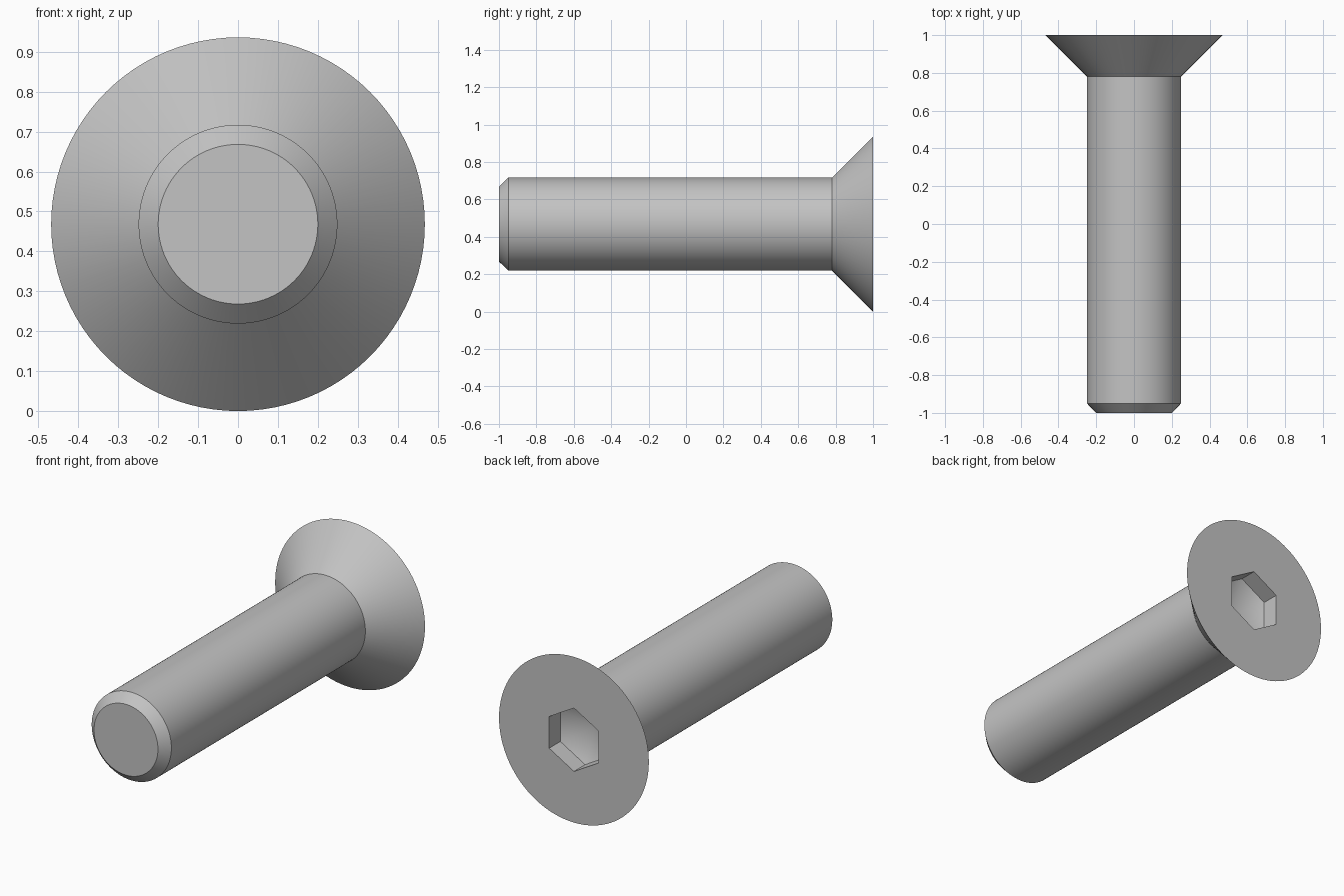
import bpy
import bmesh
from math import cos, sin, tan, radians, tau

cube = bpy.data.objects.get("Cube")
if cube:
    bpy.data.objects.remove(cube, do_unlink=True)

SEGMENTS = 96
HEAD_R, SHANK_R, TIP_R = 0.468, 0.249, 0.20
HEX_FLAT = 0.155                      # half the width across flats
HEX_R = HEX_FLAT / cos(radians(30))
SOCKET_Y = 0.90                       # where the straight socket walls end
APEX_Y = SOCKET_Y - HEX_FLAT * tan(radians(30))

steel = bpy.data.materials.new("steel_grey")
steel.use_nodes = True
colour = (0.55, 0.55, 0.55, 1.0)
steel.diffuse_color = colour
steel.node_tree.nodes["Principled BSDF"].inputs["Base Color"].default_value = colour

bm = bmesh.new()


def ring(radius, y, count):
    """Ring of vertices around the long axis, starting at the top."""
    return [bm.verts.new((radius * sin(tau * i / count), y,
                          HEAD_R + radius * cos(tau * i / count)))
            for i in range(count)]


def skin(a, b):
    """Band of quads between two equal rings."""
    n = len(a)
    for i in range(n):
        j = (i + 1) % n
        bm.faces.new((a[i], a[j], b[j], b[i]))


# Turned body: chamfered tip, shank and countersunk head
profile = [(TIP_R, -1.0), (SHANK_R, -0.95), (SHANK_R, 0.781), (HEAD_R, 1.0)]
body = [ring(r, y, SEGMENTS) for r, y in profile]
for a, b in zip(body, body[1:]):
    skin(a, b)
bm.faces.new(body[0])

# Hexagonal socket with a pointed floor
mouth = ring(HEX_R, 1.0, 6)
floor = ring(HEX_R, SOCKET_Y, 6)
skin(mouth, floor)
apex = bm.verts.new((0, APEX_Y, HEAD_R))
for i in range(6):
    bm.faces.new((floor[i], floor[(i + 1) % 6], apex))

# Flat head face around the socket: each sector fans out from a hex corner
head_rim = body[-1]
step = SEGMENTS // 6
for i in range(6):
    start = i * step
    arc = [head_rim[(start + k) % SEGMENTS] for k in range(step + 1)]
    bm.faces.new(arc + [mouth[(i + 1) % 6], mouth[i]])

bmesh.ops.recalc_face_normals(bm, faces=bm.faces[:])
mesh = bpy.data.meshes.new("countersunk_screw")
bm.to_mesh(mesh)
bm.free()
mesh.materials.append(steel)

screw = bpy.data.objects.new("countersunk_screw", mesh)
bpy.context.collection.objects.link(screw)
bpy.ops.object.select_all(action="DESELECT")
screw.select_set(True)
bpy.context.view_layer.objects.active = screw
bpy.ops.object.shade_smooth_by_angle(angle=radians(32))
